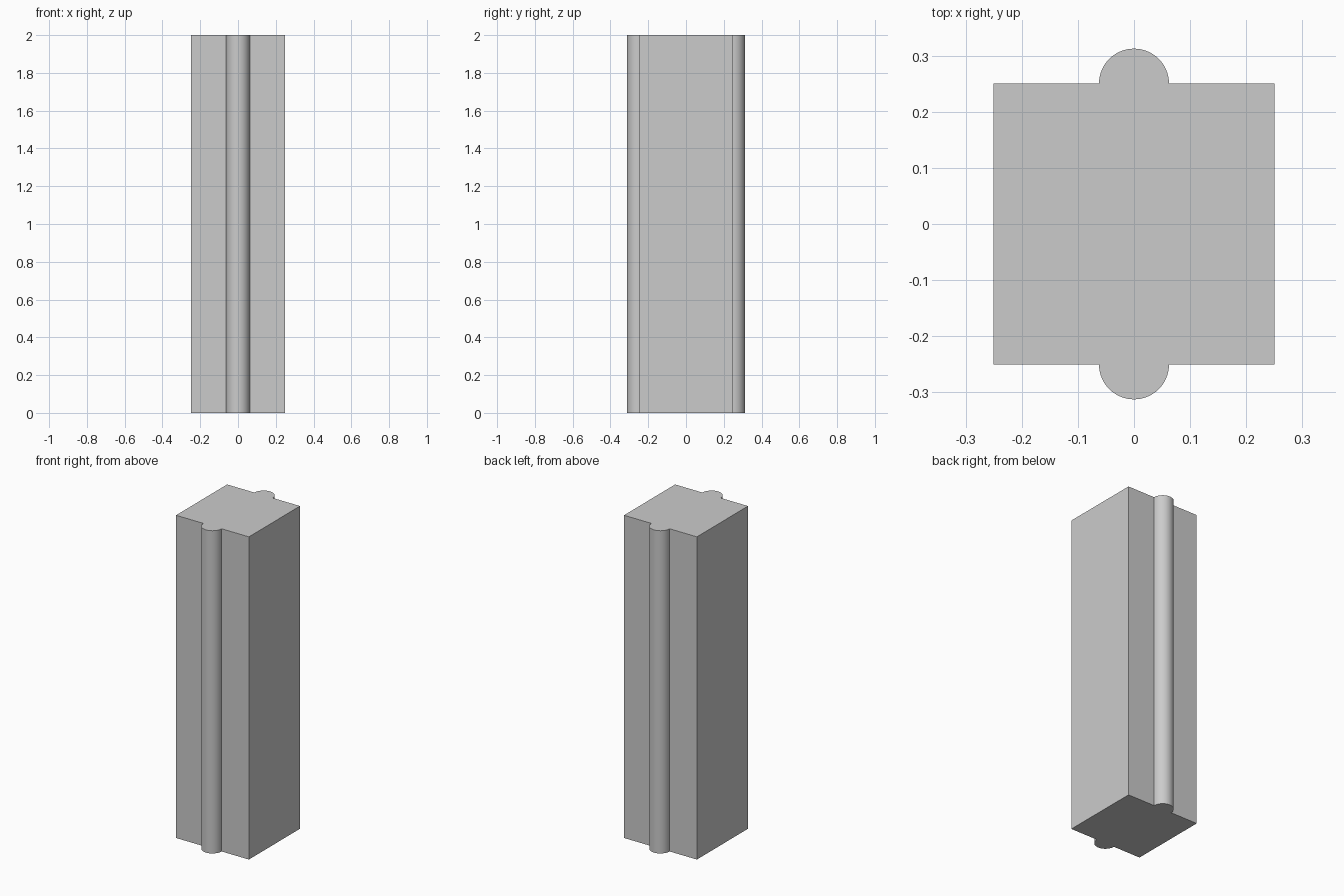
import bpy
import bmesh
from math import cos, sin, pi, radians

HALF, RADIUS, HEIGHT, STEPS = 0.25, 0.0625, 2.0, 32

cube = bpy.data.objects.get("Cube")
if cube:
    bpy.data.objects.remove(cube, do_unlink=True)

# Plain grey for the whole post
grey = bpy.data.materials.new("light_grey")
grey.use_nodes = True
colour = (0.6, 0.6, 0.6, 1)
grey.diffuse_color = colour
grey.node_tree.nodes["Principled BSDF"].inputs["Base Color"].default_value = colour

# Half outline, counter-clockwise: back right corner, round rib, back left corner
half = [(HALF, HALF)]
half += [(RADIUS * cos(pi * i / STEPS), HALF + RADIUS * sin(pi * i / STEPS))
         for i in range(STEPS + 1)]
half.append((-HALF, HALF))
# The front half is the back half turned around
outline = half + [(-x, -y) for x, y in half]

# Extrude the outline into the post
bm = bmesh.new()
base = bm.faces.new([bm.verts.new((x, y, 0)) for x, y in outline])
top = bmesh.ops.extrude_face_region(bm, geom=[base], use_keep_orig=True)["geom"]
bmesh.ops.translate(bm, vec=(0, 0, HEIGHT),
                    verts=[v for v in top if isinstance(v, bmesh.types.BMVert)])
bmesh.ops.recalc_face_normals(bm, faces=bm.faces)
mesh = bpy.data.meshes.new("ribbed_post")
bm.to_mesh(mesh)
bm.free()
mesh.materials.append(grey)

post = bpy.data.objects.new("ribbed_post", mesh)
bpy.context.collection.objects.link(post)

# Smooth round ribs with crisp corners
bpy.ops.object.select_all(action="DESELECT")
post.select_set(True)
bpy.context.view_layer.objects.active = post
bpy.ops.object.shade_smooth_by_angle(angle=radians(30))
